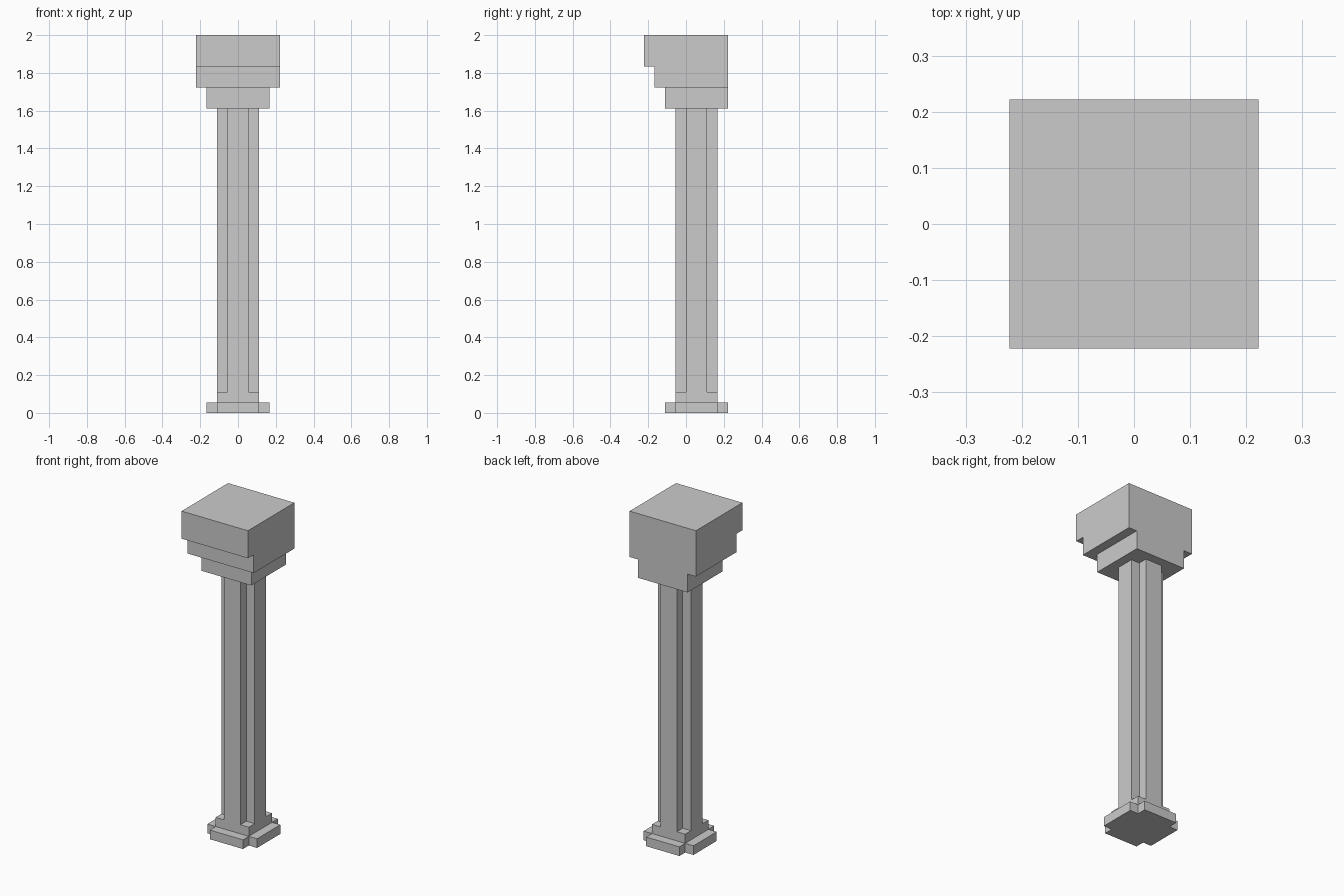
import bpy, bmesh
from mathutils import Vector

if "Cube" in bpy.data.objects:
    bpy.data.objects.remove(bpy.data.objects["Cube"])

U = 1 / 18      # modelling unit: every edge falls on this grid
CY = 1          # the shaft axis sits one unit behind the centre


def prism(name, points, extrude):
    """Extrude a closed planar outline (in grid units) along a vector."""
    bm = bmesh.new()
    face = bm.faces.new([bm.verts.new(Vector(p) * U) for p in points])
    new = bmesh.ops.extrude_face_region(bm, geom=[face])["geom"]
    verts = [v for v in new if isinstance(v, bmesh.types.BMVert)]
    bmesh.ops.translate(bm, verts=verts, vec=Vector(extrude) * U)
    bmesh.ops.recalc_face_normals(bm, faces=bm.faces)
    mesh = bpy.data.meshes.new(name)
    bm.to_mesh(mesh)
    bm.free()
    obj = bpy.data.objects.new(name, mesh)
    bpy.context.collection.objects.link(obj)
    return obj


def square(half, z):
    return [(x * half, CY + y * half, z)
            for x, y in ((-1, -1), (1, -1), (1, 1), (-1, 1))]


def cross(outer, inner, z):
    """Plus-shaped outline: one quarter turned four times."""
    pts = []
    quarter = [(outer, -inner), (outer, inner), (inner, inner)]
    for _ in range(4):
        pts += [(x, CY + y, z) for x, y in quarter]
        quarter = [(-y, x) for x, y in quarter]
    return pts


# Base: notched foot with a square block on top
prism("foot", cross(3, 2, 0), (0, 0, 1))
prism("base_block", square(2, 1), (0, 0, 1))

# Shaft with recessed corners
prism("shaft", cross(2, 1, 2), (0, 0, 27))

# Capital: square neck, then a head stepped at the front and flush at the back
prism("capital_neck", square(3, 29), (0, 0, 2))
head = [(4, 31), (4, 36), (-4, 36), (-4, 33), (-3, 33), (-3, 31)]
prism("capital_head", [(-4, y, z) for y, z in head], (8, 0, 0))
